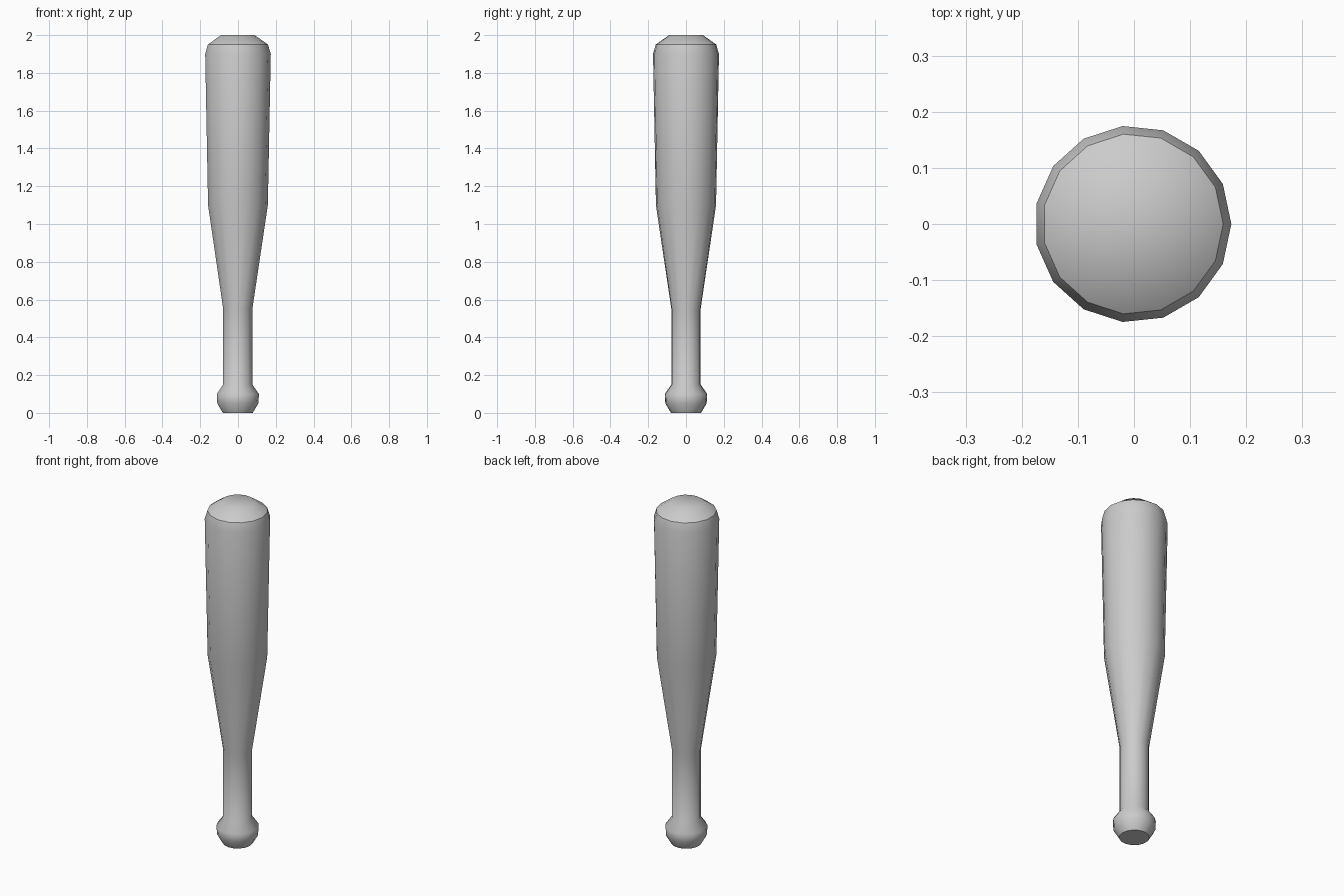
import bpy, bmesh, math

if "Cube" in bpy.data.objects:
    bpy.data.objects.remove(bpy.data.objects["Cube"])

SIDES = 15
# bat profile: (radius, height, hard edge ring)
PROFILE = [
    (0.08, 0.0, True), (0.11, 0.05, False), (0.113, 0.10, False),   # knob
    (0.078, 0.15, False), (0.078, 0.55, False),                     # handle
    (0.16, 1.10, False), (0.1755, 1.90, False),                     # barrel
    (0.161, 1.95, True), (0.09, 2.0, False),                        # rounded tip
]
SHIFT = -0.002  # an odd-sided ring is slightly off-centre in x

bm = bmesh.new()
rings = []
for r, z, _ in PROFILE:
    rings.append([bm.verts.new((r * math.cos(2 * math.pi * i / SIDES) + SHIFT,
                                r * math.sin(2 * math.pi * i / SIDES), z))
                  for i in range(SIDES)])

# side walls
for a, b in zip(rings, rings[1:]):
    for i in range(SIDES):
        j = (i + 1) % SIDES
        bm.faces.new((a[i], a[j], b[j], b[i]))

# flat base and fanned tip
bm.faces.new(rings[0][::-1])
tip = bm.verts.new((SHIFT, 0, 2.0))
for i in range(SIDES):
    bm.faces.new((rings[-1][i], rings[-1][(i + 1) % SIDES], tip))

# smooth shading with hard rings
for f in bm.faces:
    f.smooth = True
for ring, (_, _, hard) in zip(rings, PROFILE):
    if hard:
        for i in range(SIDES):
            bm.edges.get((ring[i], ring[(i + 1) % SIDES])).smooth = False

mesh = bpy.data.meshes.new("bat")
bm.to_mesh(mesh)
bm.free()
bpy.context.collection.objects.link(bpy.data.objects.new("bat", mesh))
